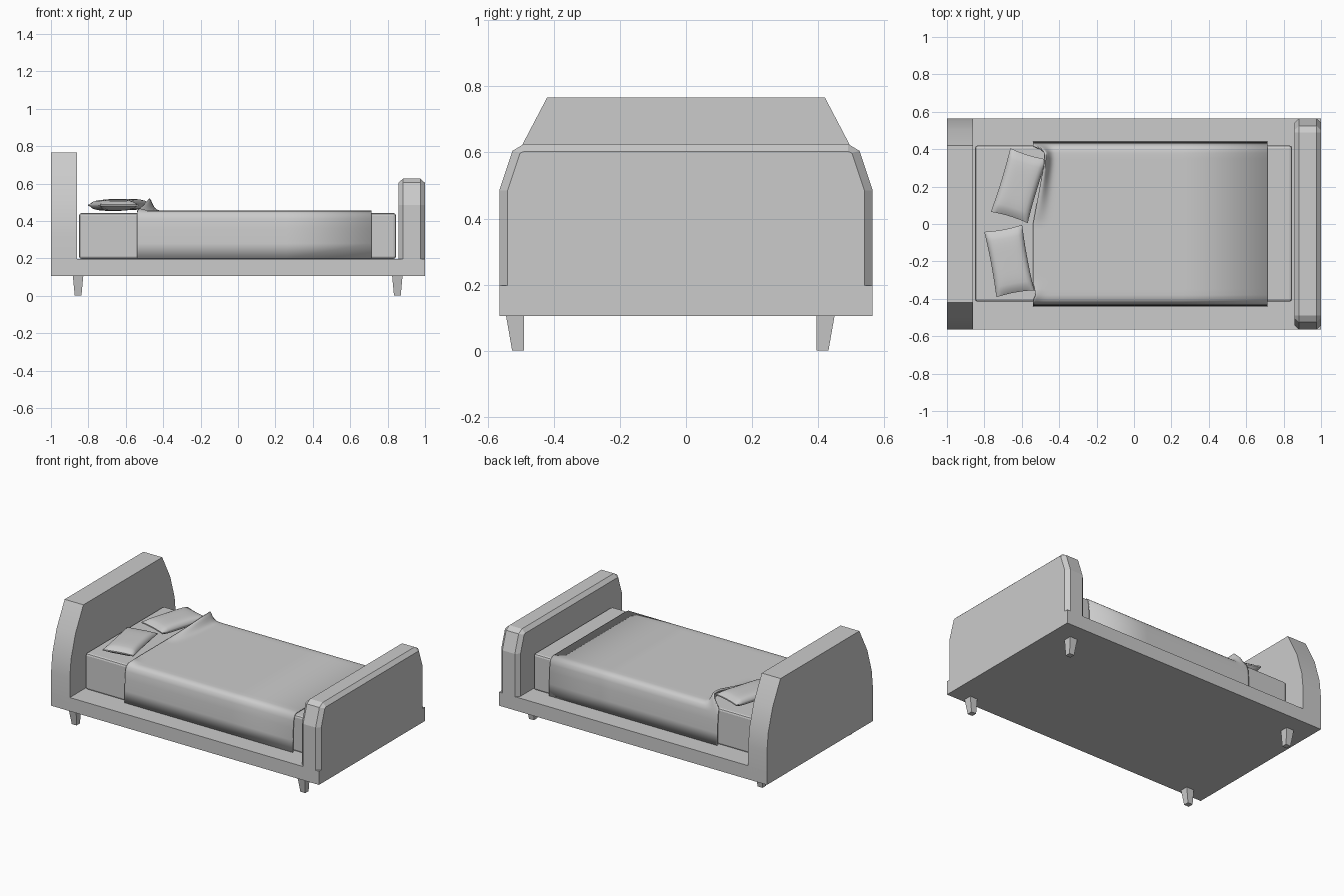
import bpy, bmesh, math
from mathutils import Vector

if "Cube" in bpy.data.objects:
    bpy.data.objects.remove(bpy.data.objects["Cube"])


def make_object(name, verts, faces, smooth=None):
    mesh = bpy.data.meshes.new(name)
    mesh.from_pydata(verts, [], faces)
    bm = bmesh.new()
    bm.from_mesh(mesh)
    bmesh.ops.recalc_face_normals(bm, faces=bm.faces)
    bm.to_mesh(mesh)
    bm.free()
    ob = bpy.data.objects.new(name, mesh)
    bpy.context.collection.objects.link(ob)
    if smooth:
        bpy.ops.object.select_all(action='DESELECT')
        bpy.context.view_layer.objects.active = ob
        ob.select_set(True)
        bpy.ops.object.shade_smooth_by_angle(angle=math.radians(smooth))
    return ob


def loft(name, rings, smooth=None):
    """Join equal-length closed rings and cap both ends."""
    n = len(rings[0])
    verts = [v for r in rings for v in r]
    faces = [(i * n + j, i * n + (j + 1) % n, (i + 1) * n + (j + 1) % n, (i + 1) * n + j)
             for i in range(len(rings) - 1) for j in range(n)]
    faces += [tuple(range(n)), tuple(range(len(verts) - n, len(verts)))]
    return make_object(name, verts, faces, smooth)


def mirrored_ring(x, half):
    """Ring across the bed from a half outline of (y, z)."""
    return [(x, y, z) for y, z in half] + [(x, -y, z) for y, z in reversed(half)]


def rect(x0, x1, y0, y1, z):
    return [(x0, y0, z), (x1, y0, z), (x1, y1, z), (x0, y1, z)]


# Bed base
loft("bed_base", [rect(-1, 1, -0.565, 0.565, z) for z in (0.105, 0.197)])

# Headboard with curved shoulders
head = [(0.565, 0.15), (0.565, 0.33), (0.552, 0.45), (0.505, 0.605), (0.42, 0.767)]
loft("headboard", [mirrored_ring(x, head) for x in (-1, -0.86)], 25)

# Footboard with chamfered rim
rim = [(0.565, 0.19), (0.565, 0.485), (0.525, 0.605), (0.49, 0.626)]
face = [(0.54, 0.19), (0.54, 0.485), (0.502, 0.598), (0.49, 0.603)]
loft("footboard", [mirrored_ring(0.857, face), mirrored_ring(0.882, rim),
                   mirrored_ring(0.975, rim), mirrored_ring(1.0, face)])

# Tapered legs with upright inner sides
for row, inner, side in (("front", -0.49, -1), ("rear", 0.395, 1)):
    for end, x in (("head", -0.855), ("foot", 0.852)):
        rings = []
        for z, hx, d in ((0, 0.018, 0.036), (0.108, 0.028, 0.055)):
            ys = sorted((inner, inner + side * d))
            rings.append(rect(x - hx, x + hx, ys[0], ys[1], z))
        loft(f"{row}_{end}_leg", rings)

# Mattress
mattress = loft("mattress", [rect(-0.85, 0.845, -0.415, 0.42, z) for z in (0.197, 0.442)])
bev = mattress.modifiers.new("soft_edges", 'BEVEL')
bev.width, bev.segments = 0.014, 2


# Pillows: puffed grids that pinch towards the seams
def pillow(name, cx, cy, cz, angle, n=14):
    verts, faces = [], []
    for s in (1, -1):
        base = len(verts)
        for i in range(n + 1):
            for j in range(n + 1):
                u, v = -1 + 2 * i / n, -1 + 2 * j / n
                puff = ((1 - u ** 4) * (1 - v ** 4)) ** 0.5
                x = 0.103 * u * (1 - 0.05 * (1 - v * v))
                y = 0.178 * v * (1 - 0.04 * (1 - u * u))
                verts.append((cx + x * math.cos(angle) - y * math.sin(angle),
                              cy + x * math.sin(angle) + y * math.cos(angle),
                              cz + s * (0.004 + 0.026 * puff)))
        for i in range(n):
            for j in range(n):
                a = base + i * (n + 1) + j
                faces.append((a, a + 1, a + n + 2, a + n + 1))
    m = (n + 1) ** 2
    edge = ([i * (n + 1) for i in range(n)] + [n * (n + 1) + j for j in range(n)]
            + [i * (n + 1) + n for i in range(n, 0, -1)] + list(range(n, 0, -1)))
    for k, a in enumerate(edge):
        b = edge[(k + 1) % len(edge)]
        faces.append((a, b, b + m, a + m))
    make_object(name, verts, faces, 50)


pillow("front_pillow", -0.667, -0.198, 0.484, math.radians(10.5))
pillow("rear_pillow", -0.615, 0.205, 0.488, math.radians(-17))

# Blanket: draped section swept along the bed, rumpled beside the rear pillow
section = [(-0.44, 0.2), (-0.438, 0.28), (-0.435, 0.36), (-0.43, 0.41),
           (-0.422, 0.438), (-0.405, 0.452)]
section += [(-0.38 + 0.76 * k / 24, 0.455) for k in range(25)]
section += [(-y, z) for y, z in reversed(section[:6])]
stations = [0.012 * k for k in range(18)] + [0.3, 0.5, 0.8, 1.255]
verts, faces = [], []
for d in stations:
    for y, z in section:
        ramp = max(0, min(1, y / 0.33)) * max(0, min(1, (0.44 - y) / 0.06))
        if z < 0.44:
            ramp = 0
        tuck = math.exp(-((y + 0.37) / 0.03) ** 2) * (z > 0.44)
        x = -0.54 + d + 0.06 * ramp * math.exp(-d / 0.08) + 0.015 * tuck * math.exp(-d / 0.06)
        lift = 0.066 * ramp * math.exp(-((d - 0.02) / 0.042) ** 2)
        lift += 0.012 * tuck * math.exp(-(d / 0.04) ** 2)
        verts.append((x, y, z + lift))
n = len(section)
for i in range(len(stations) - 1):
    for j in range(n - 1):
        a = i * n + j
        faces.append((a, a + 1, a + n + 1, a + n))
blanket = make_object("blanket", verts, faces, 60)
sol = blanket.modifiers.new("thickness", 'SOLIDIFY')
sol.thickness = 0.008
sol.offset = -1 if blanket.data.polygons[n // 2].normal.z > 0 else 1
